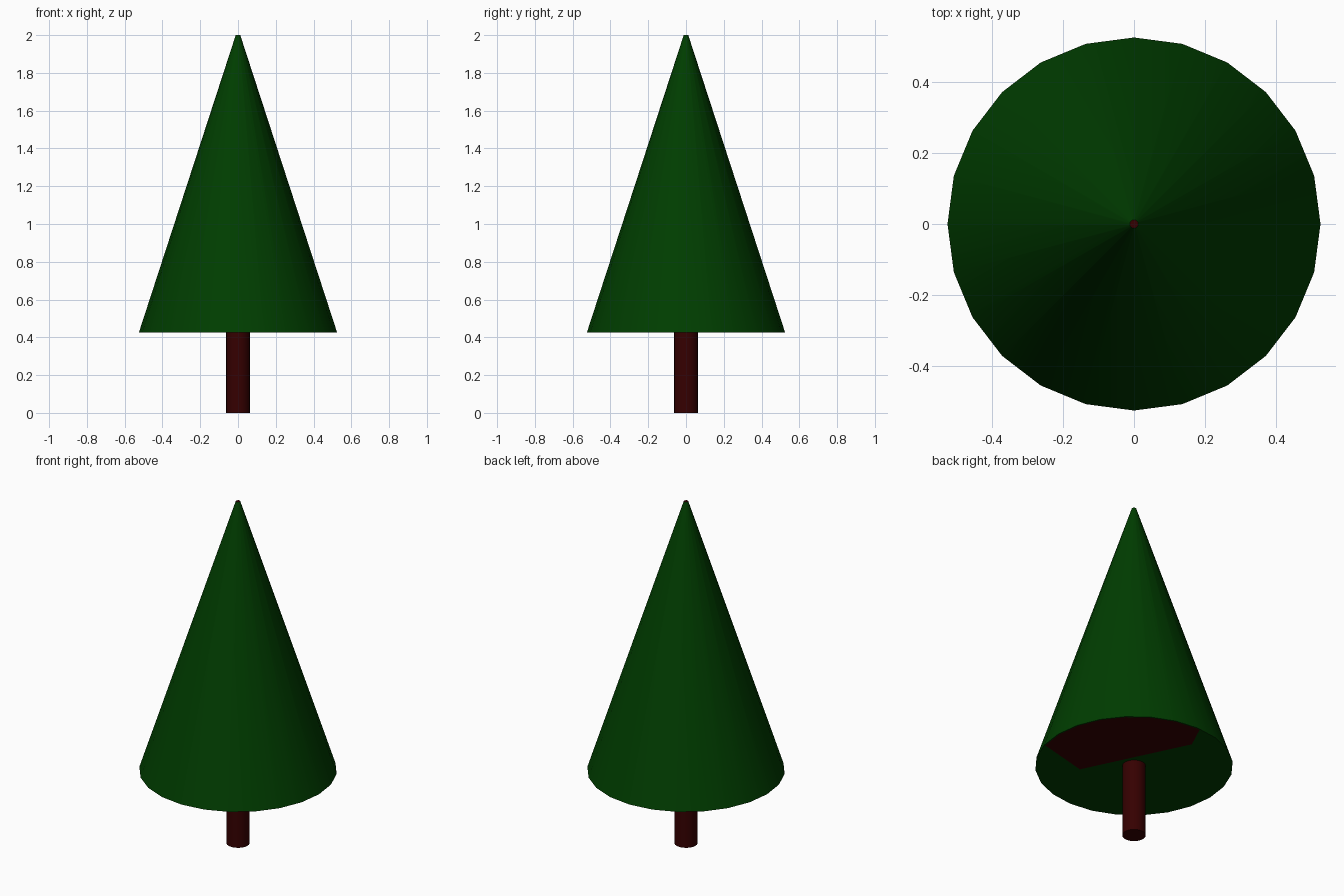
import bpy, bmesh, math

if "Cube" in bpy.data.objects:
    bpy.data.objects.remove(bpy.data.objects["Cube"])


def material(name, rgb):
    m = bpy.data.materials.new(name)
    m.diffuse_color = (*rgb, 1)
    m.use_nodes = True
    m.node_tree.nodes["Principled BSDF"].inputs["Base Color"].default_value = m.diffuse_color
    return m


GREEN = material("needle green", (0.0, 0.047, 0.0))
BROWN = material("bark brown", (0.036, 0.0, 0.0))
SIDES = 24


def finish(name, bm, mats):
    me = bpy.data.meshes.new(name)
    bm.to_mesh(me)
    bm.free()
    for m in mats:
        me.materials.append(m)
    ob = bpy.data.objects.new(name, me)
    bpy.context.collection.objects.link(ob)
    bpy.ops.object.select_all(action='DESELECT')
    ob.select_set(True)
    bpy.context.view_layer.objects.active = ob
    bpy.ops.object.shade_smooth_by_angle(angle=math.radians(40))
    return ob


def lathe(name, mats, r_low, r_high, z_low, z_high):
    """Capped straight or tapered tube; the top cap uses the last material."""
    bm = bmesh.new()
    low, high = [[bm.verts.new((r * math.cos(math.tau * i / SIDES),
                                r * math.sin(math.tau * i / SIDES), z))
                  for i in range(SIDES)]
                 for r, z in ((r_low, z_low), (r_high, z_high))]
    for i in range(SIDES):
        j = (i + 1) % SIDES
        bm.faces.new((low[i], low[j], high[j], high[i]))
    bm.faces.new(low[::-1])
    bm.faces.new(high).material_index = len(mats) - 1
    return finish(name, bm, mats)


# Trunk: closed cylinder ending at the foliage base
lathe("trunk", [BROWN], 0.0625, 0.0625, 0, 0.425)

# Foliage: closed cone with a tiny brown tip
lathe("foliage", [GREEN, BROWN], 0.525, 0.012, 0.425, 2.0)

# Brown patch on the underside, toward the back right, bounded by the rim
# (coordinates along the diagonals: a = toward back left, b = toward front left)
bm = bmesh.new()
outline = [(0.52 * math.cos(math.radians(d)), 0.52 * math.sin(math.radians(d)))
           for d in range(210, 316, 15)]
outline += [(0.38, -0.353), (0.326, -0.203), (-0.289, 0.01)]
s = math.sqrt(0.5)
f = bm.faces.new([bm.verts.new(((-a - b) * s, (a - b) * s, 0.424))
                  for a, b in outline])
bm.normal_update()
if f.normal.z > 0:
    f.normal_flip()
finish("underside_patch", bm, [BROWN])
